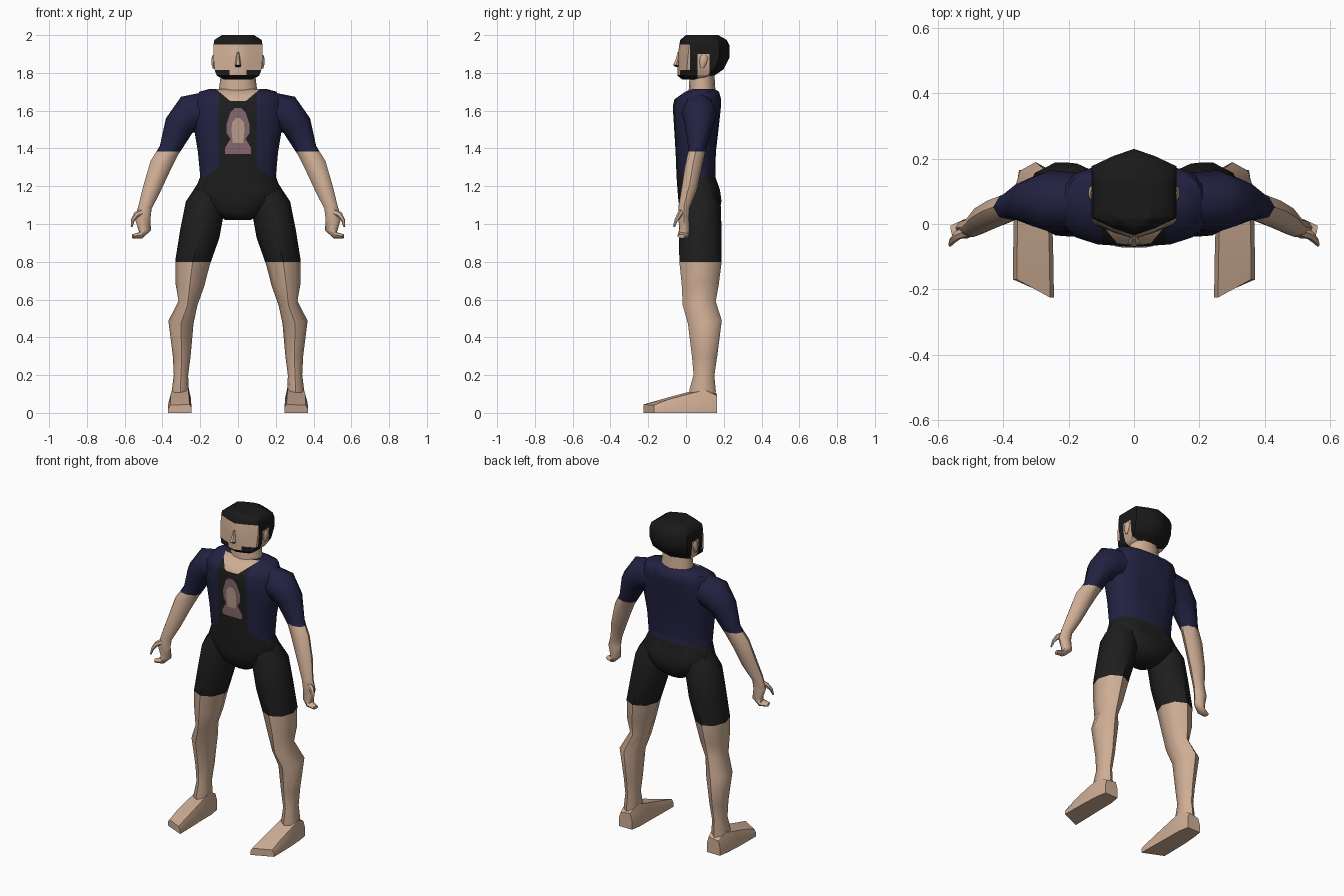
import bpy, bmesh, math
from mathutils import Vector

if "Cube" in bpy.data.objects:
    bpy.data.objects.remove(bpy.data.objects["Cube"])

# Flat colours
COLOURS = [("skin", (0.62, 0.42, 0.30)), ("navy_cloth", (0.016, 0.016, 0.055)),
           ("black_cloth", (0.013, 0.013, 0.013)), ("hair_black", (0.010, 0.010, 0.010)),
           ("mauve_print", (0.25, 0.145, 0.16)), ("tan_print", (0.50, 0.36, 0.27))]
MATS = []
for nm, c in COLOURS:
    m = bpy.data.materials.new(nm)
    m.diffuse_color = (*c, 1)
    m.use_nodes = True
    m.node_tree.nodes["Principled BSDF"].inputs["Base Color"].default_value = m.diffuse_color
    MATS.append(m)
SKIN, NAVY, BLACK, HAIR, MAUVE, TAN = range(6)


def finish(name, bm, rule, cuts=(), angle=50):
    """Cut along colour borders, paint faces by rule, smooth shade."""
    bmesh.ops.recalc_face_normals(bm, faces=bm.faces)
    for co, no in cuts:
        bmesh.ops.bisect_plane(bm, geom=bm.verts[:] + bm.edges[:] + bm.faces[:],
                               dist=1e-5, plane_co=co, plane_no=no)
    for f in bm.faces:
        f.material_index = rule(f.calc_center_median()) if callable(rule) else rule
    me = bpy.data.meshes.new(name)
    bm.to_mesh(me)
    bm.free()
    for m in MATS:
        me.materials.append(m)
    ob = bpy.data.objects.new(name, me)
    bpy.context.collection.objects.link(ob)
    bpy.ops.object.select_all(action='DESELECT')
    bpy.context.view_layer.objects.active = ob
    ob.select_set(True)
    bpy.ops.object.shade_smooth_by_angle(angle=math.radians(angle))
    return ob


def oval(n, p=2.0):
    pts = []
    for i in range(n):
        a = 2 * math.pi * i / n
        c, s = math.cos(a), math.sin(a)
        pts.append((math.copysign(abs(c) ** (2 / p), c), math.copysign(abs(s) ** (2 / p), s)))
    return pts


def skin_rings(rings):
    """Mesh from a list of point rings, with end caps."""
    bm = bmesh.new()
    vs = [[bm.verts.new(p) for p in r] for r in rings]
    n = len(vs[0])
    for a, b in zip(vs, vs[1:]):
        for i in range(n):
            j = (i + 1) % n
            bm.faces.new((a[i], a[j], b[j], b[i]))
    bm.faces.new(vs[0])
    bm.faces.new(vs[-1])
    return bm


def limb(path, side=1, profile=oval(8)):
    """Tube through (x, y, z, half width, half depth) stations."""
    rings = []
    for i, st in enumerate(path):
        a, b = path[max(i - 1, 0)], path[min(i + 1, len(path) - 1)]
        t = (Vector(b[:3]) - Vector(a[:3])).normalized()
        v = Vector((0, 1, 0))
        v = (v - t * v.dot(t)).normalized()
        u = v.cross(t)
        pts = [Vector(st[:3]) + u * (st[3] * c) + v * (st[4] * s) for c, s in profile]
        rings.append([(p.x * side, p.y, p.z) for p in pts])
    return skin_rings(rings)


def stack(levels, profile):
    """Upright body through (z, half width, front y, back y) levels."""
    return skin_rings([[(w * c, (f + b) / 2 + (b - f) / 2 * s, z) for c, s in profile]
                       for z, w, f, b in levels])


# Torso: open jacket over a dark shirt, dark shorts below
def torso_rule(c):
    ax = abs(c.x)
    if c.y < 0.08 and c.z > 1.65 and ax < 0.04 + 1.2 * (c.z - 1.65):
        return SKIN
    if c.z < 1.25 or (c.y < 0.05 and ax < max(0.1, 0.1 + 1.5 * (1.30 - c.z))):
        return BLACK
    return NAVY


torso_cuts = [((0, 0, 1.25), (0, 0, 1)), ((0, 0, 1.30), (0, 0, 1)), ((0, 0, 1.65), (0, 0, 1))]
for s in (-1, 1):
    torso_cuts += [((0.1 * s, 0, 0), (1, 0, 0)),
                   ((0.04 * s, 0, 1.65), (s, 0, -1.2)),
                   ((0.1 * s, 0, 1.30), (s, 0, 1.5))]
finish("torso", stack([
    (1.02, .065, .01, .13), (1.06, .13, -.03, .175), (1.12, .20, -.04, .188),
    (1.18, .228, -.045, .18), (1.25, .20, -.05, .155), (1.38, .212, -.055, .158),
    (1.50, .232, -.0625, .172), (1.62, .235, -.07, .185), (1.66, .225, -.062, .186),
    (1.70, .205, -.005, .175), (1.715, .15, .03, .15)], oval(16, 2.6)), torso_rule, torso_cuts)

# Shirt print: thin plates following the chest slope
def plate(name, half, lift, mat):
    outline = half + [(-x, z) for x, z in reversed(half)]
    bm = bmesh.new()
    f = bm.faces.new([bm.verts.new((x, -.055 - .0625 * (z - 1.38) - lift, z)) for x, z in outline])
    f.normal_update()
    ob = finish(name, bm, mat)
    if ob.data.polygons[0].normal.y > 0:
        ob.data.flip_normals()


plate("print_shape", [(.07, 1.37), (.07, 1.40), (.05, 1.435), (.04, 1.45), (.06, 1.48),
                      (.06, 1.53), (.04, 1.59), (.015, 1.615)], .003, MAUVE)
plate("print_centre", [(.028, 1.43), (.035, 1.50), (.03, 1.54), (.012, 1.56)], .005, TAN)

# Neck
finish("neck", stack([(1.67, .105, .01, .16), (1.72, .10, .015, .155), (1.80, .09, .02, .15)],
                     oval(12)), SKIN)

# Head: hair cap, sideburns and beard painted on one form
def head_rule(c):
    if c.z > 1.95 or c.y > .125 or (c.z > 1.90 and c.y > .06):
        return HAIR
    if .022 < c.y < .06 and abs(c.x) > .06:
        return HAIR
    if c.y < .06 and (c.z < 1.79 or (c.z < 1.815 and abs(c.x) > .045)):
        return HAIR
    return SKIN


half = [(0, -1), (.5, -.83), (1, -.6), (1, 0), (1, .6), (.5, .83), (0, 1)]
head_profile = half + [(-x, y) for x, y in reversed(half[1:-1])]
finish("head", stack([
    (1.765, .075, -.02, .10), (1.785, .112, -.045, .15), (1.82, .125, -.045, .20),
    (1.88, .13, -.045, .23), (1.945, .13, -.036, .23), (1.975, .125, -.03, .215),
    (2.0, .085, .0, .17)], head_profile), head_rule,
    [((0, 0, z), (0, 0, 1)) for z in (1.79, 1.815, 1.90, 1.95)] +
    [((0, y, 0), (0, 1, 0)) for y in (.022, .06, .125)] +
    [((x, 0, 0), (1, 0, 0)) for x in (-.045, .045)])

# Nose with a dark underside
finish("nose", stack([(1.832, .012, -.058, -.03), (1.842, .017, -.072, -.03),
                      (1.87, .012, -.057, -.03), (1.91, .006, -.045, -.03)], oval(6)),
       lambda c: HAIR if c.z < 1.838 else SKIN)

for s, side in ((1, "left"), (-1, "right")):
    # Ear
    finish(side + "_ear", limb([(.128, .085, 1.825, .006, .008), (.130, .09, 1.85, .011, .018),
                                (.130, .095, 1.88, .010, .022), (.128, .095, 1.895, .005, .012)], s), SKIN)

    # Arm with short sleeve, and curled hand
    finish(side + "_arm", limb([
        (.16, .07, 1.60, .10, .085), (.255, .07, 1.585, .10, .095), (.312, .068, 1.52, .08, .075),
        (.365, .058, 1.39, .054, .045), (.41, .04, 1.31, .058, .045), (.455, .018, 1.19, .048, .042),
        (.492, -.01, 1.09, .036, .03), (.505, -.012, 1.03, .042, .028), (.495, -.008, .97, .034, .028),
        (.515, -.015, .94, .018, .03), (.558, -.025, .935, .011, .02)], s),
        lambda c: NAVY if c.z > 1.385 else SKIN, [((0, 0, 1.385), (0, 0, 1))])
    finish(side + "_thumb", limb([(.505, -.02, 1.065, .02, .018), (.54, -.035, 1.048, .015, .014),
                                  (.557, -.052, 1.02, .010, .010), (.563, -.064, .985, .005, .006)],
                                 s, oval(6)), SKIN)

    # Leg with short trouser leg
    finish(side + "_leg", limb([
        (.125, .065, 1.215, .075, .07), (.175, .073, 1.09, .105, .112), (.202, .075, .95, .106, .113),
        (.24, .077, .80, .092, .112), (.255, .075, .68, .077, .098), (.265, .07, .58, .051, .088),
        (.302, .10, .48, .067, .09), (.298, .098, .30, .047, .067), (.302, .095, .20, .038, .055),
        (.305, .088, .12, .045, .07), (.308, .09, .06, .045, .06)], s),
        lambda c: BLACK if c.z > .80 else SKIN, [((0, 0, .80), (0, 0, 1))])

    # Foot: wedge with slanted toe end (inner y, outer y, inner x, outer x, top z)
    rings = []
    for yi, yo, xi, xo, zt in [(.165, .165, .262, .352, .10), (.10, .10, .25, .362, .135),
                               (.01, .01, .25, .368, .11), (-.10, -.09, .247, .37, .08),
                               (-.225, -.17, .245, .37, .045)]:
        e = .012
        rings.append([(xi * s, yi, 0), (xo * s, yo, 0), (xo * s, yo, zt * .5),
                      ((xo - e) * s, yo, zt * .9), ((xi + e) * s, yi, zt), (xi * s, yi, zt * .6)])
    finish(side + "_foot", skin_rings(rings), SKIN, angle=35)
